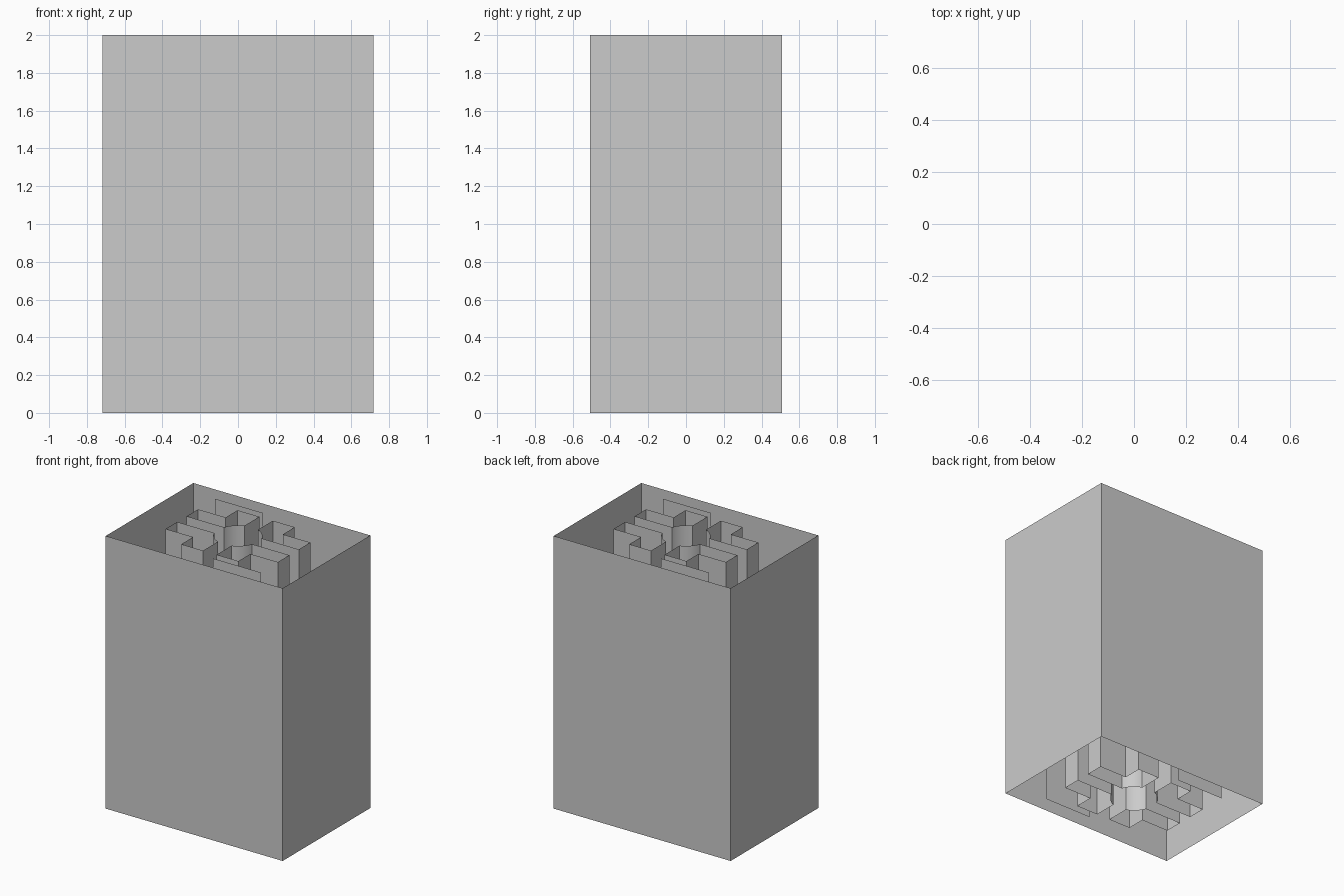
import bpy
import math

if "Cube" in bpy.data.objects:
    bpy.data.objects.remove(bpy.data.objects["Cube"])

HEIGHT = 2.0


def wall(name, outline, closed=True, smooth=False):
    """Raise a 2D outline into an open-ended sheet of walls."""
    n = len(outline)
    verts = [(x, y, z) for z in (0, HEIGHT) for x, y in outline]
    count = n if closed else n - 1
    faces = [(i, (i + 1) % n, n + (i + 1) % n, n + i) for i in range(count)]
    mesh = bpy.data.meshes.new(name)
    mesh.from_pydata(verts, [], faces)
    obj = bpy.data.objects.new(name, mesh)
    bpy.context.collection.objects.link(obj)
    if smooth:
        bpy.ops.object.select_all(action='DESELECT')
        obj.select_set(True)
        bpy.context.view_layer.objects.active = obj
        bpy.ops.object.shade_smooth_by_angle(angle=math.radians(30))
    return obj


# Outer rectangular shell, open at both ends
wall("outer_shell", [(-0.718, -0.508), (0.718, -0.508), (0.718, 0.508), (-0.718, 0.508)])

# Stepped quadrant tube with a concave arc facing the centre
GAP, R, ARC_STEPS = 0.055, 0.162, 10
a0 = math.asin(GAP / R)
a1 = math.pi / 2 - a0
arc = [(R * math.cos(a), R * math.sin(a))
       for a in (a1 + (a0 - a1) * i / ARC_STEPS for i in range(ARC_STEPS + 1))]
quadrant = arc + [(0.455, GAP), (0.455, 0.188), (0.232, 0.188), (0.232, 0.326), (GAP, 0.326)]

for side, sx in (("right", 1), ("left", -1)):
    for end, sy in (("back", 1), ("front", -1)):
        pts = [(sx * x, sy * y) for x, y in quadrant]
        if sx * sy < 0:
            pts.reverse()
        wall(f"stepped_block_{end}_{side}", pts, smooth=True)

# Two thin flat panels, placed with half-turn symmetry
for label, s in (("front", 1), ("back", -1)):
    wall(f"{label}_panel", [(s * 0.07, s * -0.388), (s * 0.457, s * -0.388)], closed=False)
